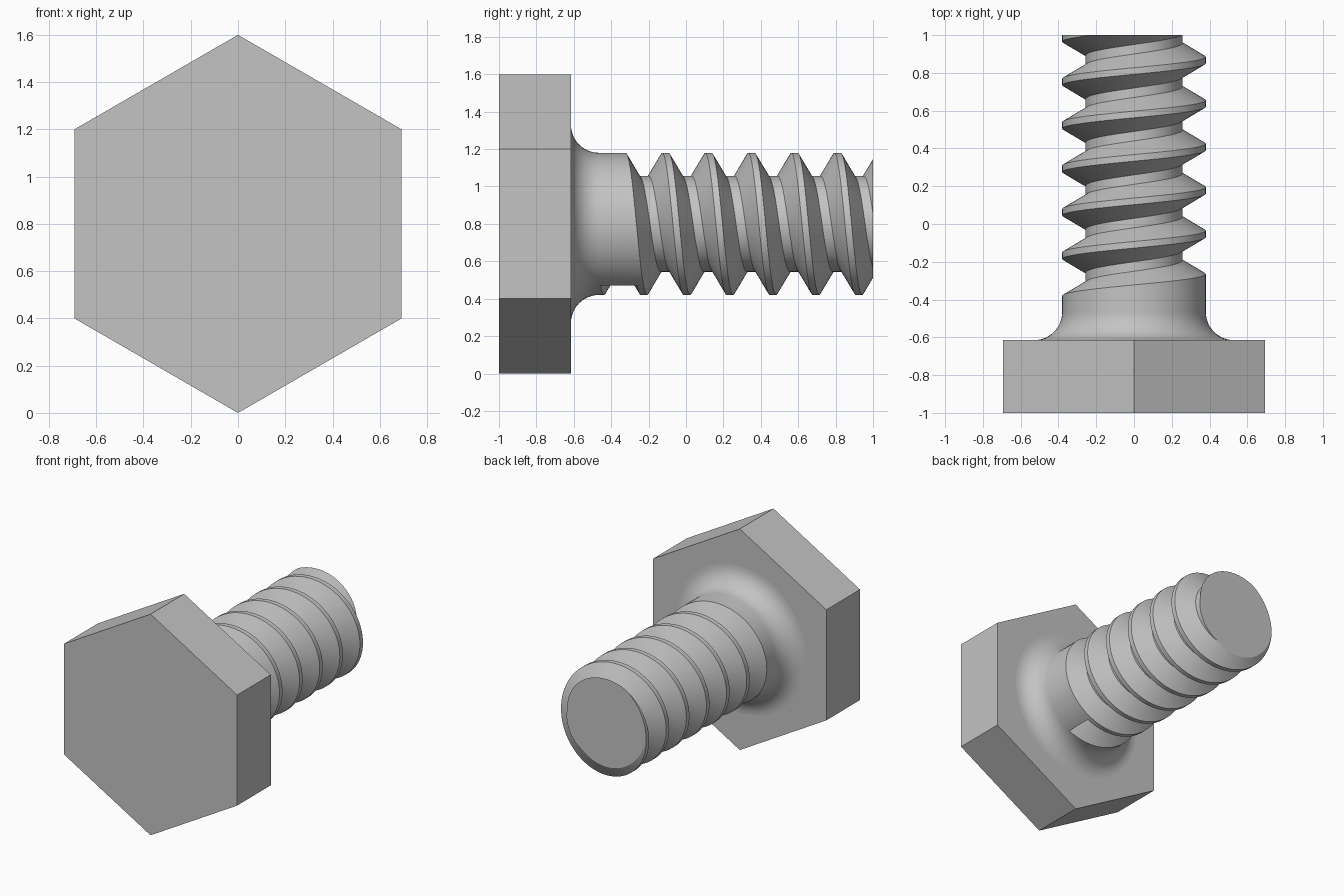
import bpy, bmesh
from math import sin, cos, pi, tau, radians

cube = bpy.data.objects.get("Cube")
if cube:
    bpy.data.objects.remove(cube)

AXIS_Z = 0.8
HEAD_BACK = -0.615
SHANK_R, ROOT_R, FILLET = 0.38, 0.256, 0.15
PITCH, SEGS, TURNS = 0.23, 72, 8
START = radians(-210)          # angle where the groove begins

steel = bpy.data.materials.new("grey steel")
steel.use_nodes = True
grey = (0.55, 0.55, 0.55, 1)
steel.diffuse_color = grey
steel.node_tree.nodes["Principled BSDF"].inputs["Base Color"].default_value = grey


def point(r, angle, y):
    """Polar point around the bolt axis; angle runs from the top towards +x."""
    return (r * sin(angle), y, AXIS_Z + r * cos(angle))


def finish(bm, name):
    bmesh.ops.remove_doubles(bm, verts=bm.verts, dist=1e-5)
    bmesh.ops.recalc_face_normals(bm, faces=bm.faces)
    mesh = bpy.data.meshes.new(name)
    bm.to_mesh(mesh)
    bm.free()
    mesh.materials.append(steel)
    obj = bpy.data.objects.new(name, mesh)
    bpy.context.collection.objects.link(obj)
    return obj


# Hexagonal head
bm = bmesh.new()
front, back = [[bm.verts.new(point(0.8, k * tau / 6, y)) for k in range(6)]
               for y in (-1, HEAD_BACK)]
bm.faces.new(front)
bm.faces.new(back)
for k in range(6):
    n = (k + 1) % 6
    bm.faces.new((front[k], front[n], back[n], back[k]))
finish(bm, "hex_head")

# Threaded shank: fillet rings, plain collar, then the helical groove and crest
bm = bmesh.new()


def face(*coords):
    return bm.faces.new([bm.verts.new(c) for c in coords])


def angle(i):
    return START + i * tau / SEGS


# groove profile: (radius, offset along the axis)
groove = [(SHANK_R, 0), (ROOT_R, 0.0725), (ROOT_R, 0.1225), (SHANK_R, 0.195), (SHANK_R, PITCH)]


def helix(j, i):
    r, offset = groove[j]
    return point(r, angle(i), -0.3225 + PITCH * angle(i) / tau + offset)


# fillet from inside the head up to the collar
collar_y = HEAD_BACK + FILLET
rings = [(SHANK_R + FILLET, HEAD_BACK - 0.03)]
for k in range(13):
    a = pi / 2 * (1 - k / 12)
    rings.append((SHANK_R + FILLET * (1 - cos(a)), collar_y - FILLET * sin(a)))
for (r0, y0), (r1, y1) in zip(rings, rings[1:]):
    for i in range(SEGS):
        face(point(r0, angle(i), y0), point(r0, angle(i + 1), y0),
             point(r1, angle(i + 1), y1), point(r1, angle(i), y1))
face(*[point(rings[0][0], angle(i), rings[0][1]) for i in range(SEGS)])

# collar up to the first groove edge; the last face meets the groove's blunt start
for i in range(SEGS):
    step = [helix(0, 0), helix(3, 0)] if i == SEGS - 1 else []
    face(point(SHANK_R, angle(i), collar_y), point(SHANK_R, angle(i + 1), collar_y),
         *step, helix(0, i + 1), helix(0, i))
face(*[helix(j, 0) for j in range(4)])

# thread strips
for i in range(SEGS * TURNS):
    for j in range(4):
        face(helix(j, i), helix(j, i + 1), helix(j + 1, i + 1), helix(j + 1, i))
bmesh.ops.remove_doubles(bm, verts=bm.verts, dist=1e-5)

# flat cut end
cut = bmesh.ops.bisect_plane(bm, geom=bm.verts[:] + bm.edges[:] + bm.faces[:], dist=1e-6,
                             plane_co=(0, 1, 0), plane_no=(0, 1, 0), clear_outer=True)
rim = [e for e in cut["geom_cut"] if isinstance(e, bmesh.types.BMEdge)]
bmesh.ops.holes_fill(bm, edges=rim, sides=0)

shank = finish(bm, "threaded_shank")
for poly in shank.data.polygons:
    poly.use_smooth = True
shank.data.set_sharp_from_angle(angle=radians(30))
